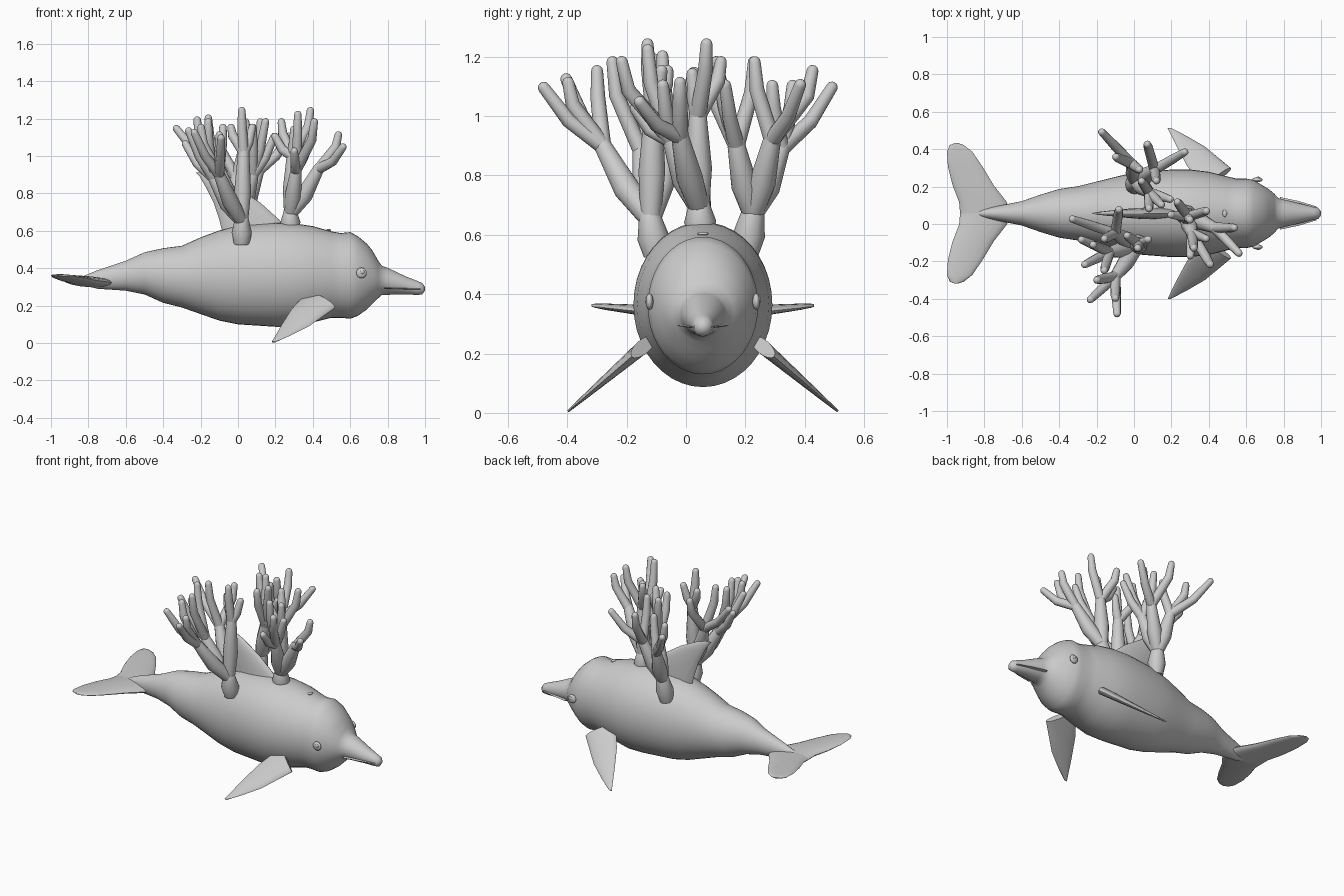
import bpy, bmesh, math
from mathutils import Vector

if "Cube" in bpy.data.objects:
    bpy.data.objects.remove(bpy.data.objects["Cube"], do_unlink=True)

MID = 0.057  # y of the body's plane of symmetry

grey = bpy.data.materials.new("soft grey")
grey.use_nodes = True
grey.diffuse_color = (0.6, 0.6, 0.6, 1)
grey.node_tree.nodes["Principled BSDF"].inputs["Base Color"].default_value = grey.diffuse_color


def finish(name, bm, angle=50):
    """Turn a bmesh into a smooth grey object."""
    bmesh.ops.recalc_face_normals(bm, faces=bm.faces)
    mesh = bpy.data.meshes.new(name)
    bm.to_mesh(mesh)
    bm.free()
    mesh.materials.append(grey)
    obj = bpy.data.objects.new(name, mesh)
    bpy.context.collection.objects.link(obj)
    bpy.ops.object.select_all(action="DESELECT")
    obj.select_set(True)
    bpy.context.view_layer.objects.active = obj
    bpy.ops.object.shade_smooth_by_angle(angle=math.radians(angle))
    return obj


def loft(bm, rings, sides):
    """Skin a row of ellipses, each a centre with two half axes, and cap it."""
    loops = []
    for centre, a, b in rings:
        turn = [2 * math.pi * i / sides for i in range(sides)]
        loops.append([bm.verts.new(centre + a * math.cos(t) + b * math.sin(t)) for t in turn])
    for low, high in zip(loops, loops[1:]):
        for i in range(sides):
            j = (i + 1) % sides
            bm.faces.new((low[i], low[j], high[j], high[i]))
    bm.faces.new(loops[0])
    bm.faces.new(loops[-1])


def fin(name, sections, normal):
    """Lens-shaped fin from leading point, trailing point and half thickness."""
    bm = bmesh.new()
    rings = []
    for lead, trail, thick in sections:
        lead, trail = Vector(lead), Vector(trail)
        rings.append(((lead + trail) / 2, (lead - trail) / 2, Vector(normal).normalized() * thick))
    loft(bm, rings, 16)
    return finish(name, bm)


def tube(bm, points, radii, sides=12):
    """Tapered tube along a path, closed by a round tip."""
    points = [Vector(p) for p in points]
    rings = []
    for i, p in enumerate(points):
        along = (points[min(i + 1, len(points) - 1)] - points[max(i - 1, 0)]).normalized()
        a = along.cross(Vector((0, 1, 0))).normalized()
        b = along.cross(a)
        rings.append((p, a * radii[i], b * radii[i]))
    for t in (0.5, 0.9, 1.3):
        r = radii[-1]
        rings.append((p + along * r * math.sin(t), a * r * math.cos(t), b * r * math.cos(t)))
    loft(bm, rings, sides)


def ball(name, centre, size):
    bm = bmesh.new()
    bmesh.ops.create_uvsphere(bm, u_segments=20, v_segments=12, radius=1)
    bmesh.ops.scale(bm, vec=size, verts=bm.verts)
    bmesh.ops.translate(bm, vec=centre, verts=bm.verts)
    return finish(name, bm)


# Body: x, bottom, top and half width
profile = [
    (-.87, .32, .34, .01), (-.75, .29, .39, .035), (-.6, .28, .44, .065),
    (-.5, .26, .485, .1), (-.4, .215, .507, .13), (-.3, .19, .52, .145),
    (-.2, .155, .565, .17), (-.1, .12, .602, .195), (0, .1, .628, .218),
    (.2, .087, .643, .234), (.3, .087, .64, .234), (.4, .11, .625, .222),
    (.5, .135, .597, .197), (.55, .135, .588, .185), (.6, .13, .593, .186),
    (.64, .145, .572, .178), (.69, .18, .53, .148), (.72, .21, .493, .13),
    (.75, .24, .44, .105), (.77, .257, .412, .082), (.8, .258, .402, .074),
    (.9, .26, .355, .05), (.96, .257, .332, .034), (.985, .26, .32, .03), (1, .28, .3, .01),
]
bm = bmesh.new()
loft(bm, [(Vector((x, MID, (lo + hi) / 2)), Vector((0, w, 0)), Vector((0, 0, (hi - lo) / 2)))
          for x, lo, hi, w in profile], 40)
finish("body", bm)

# Dorsal fin: height, leading x, trailing x, half thickness
dorsal = [(.58, .28, -.08, .032), (.66, .22, -.1, .03), (.75, .12, -.13, .024),
          (.83, 0, -.17, .017), (.89, -.12, -.205, .01), (.912, -.19, -.225, .004)]
fin("dorsal_fin", [((a, MID, z), (b, MID, z), t) for z, a, b, t in dorsal], (0, 1, 0))

# Flippers: leading x and z, trailing x and z, half thickness
flipper = [(.52, .19, .41, .255, .024), (.45, .14, .335, .235, .021), (.38, .09, .285, .18, .016),
           (.28, .04, .235, .1, .01), (.2, .005, .18, .005, .004)]
# Flukes: distance from the middle, leading x, trailing x, half thickness
fluke = [(0, -.66, -.93, .028), (.06, -.68, -.935, .026), (.15, -.75, -.97, .021),
         (.25, -.81, -.995, .015), (.33, -.865, -1, .01), (.365, -.91, -.985, .006),
         (.375, -.94, -.96, .003)]

for side, word in ((1, "back"), (-1, "front")):
    def on_plane(x, z):
        return (x, MID + side * (.455 - (z - .005) / .86), z)

    fin(word + "_flipper", [(on_plane(a, b), on_plane(c, d), t) for a, b, c, d, t in flipper],
        (0, side * .86, 1))
    fin(word + "_fluke", [((a, MID + side * y, .318 + y * .11), (b, MID + side * y, .335 + y * .08), t)
                          for y, a, b, t in fluke], (0, 0, 1))
    ball(word + "_eye", (.66, MID + side * .18, .375), (.028, .013, .028))
    ball(word + "_pupil", (.665, MID + side * .19, .38), (.011, .006, .011))

# Mouth line and blowhole
bm = bmesh.new()
loft(bm, [(Vector((x, MID, z)), Vector((0, w, 0)), Vector((0, 0, .005)))
          for x, z, w in ((.78, .294, .087), (.88, .291, .066), (.975, .288, .037))], 16)
finish("mouth_line", bm)
ball("blowhole", (.485, MID, .604), (.012, .019, .006))


def coral(name, base, fork, limbs):
    """Trunk that forks into limbs, each splitting into bent twigs."""
    bm = bmesh.new()
    base, fork = Vector(base), Vector(fork)
    tube(bm, (base, base.lerp(fork, .5), fork), (.042, .054, .04))
    for node, tips in limbs:
        node = Vector(node)
        bend = fork.lerp(node, .5) + Vector((0, 0, -.02))
        tube(bm, (fork, bend, node), (.034, .045, .03))
        for i, tip in enumerate(tips):
            tip = Vector(tip)
            # alternate twigs turn upward or outward near the tip
            bend = node.lerp(tip, .55) + Vector((0, 0, -.03))
            if i % 2 == 0:
                bend = node.lerp(tip, .6) + (tip - node) * Vector((.25, .25, 0))
            tube(bm, (node, bend, tip - (tip - bend).normalized() * .018), (.028, .025, .02))
    finish(name, bm)


coral("front_coral", (.02, -.1, .53), (.02, -.12, .65), [
    ((-.1, -.28, .9), [(-.1, -.4, 1.13), (-.09, -.49, 1.11), (-.2, -.3, 1.17), (-.24, -.41, 1.14)]),
    ((-.13, -.15, .88), [(-.22, -.11, 1.21), (-.27, -.22, 1.15), (-.16, -.25, 1.2),
                         (-.29, -.08, 1.08)]),
    ((-.1, -.05, .93), [(-.16, -.08, 1.22), (-.34, .03, 1.16), (-.08, .08, 1.17)]),
    ((.03, -.11, 1.02), [(.02, -.13, 1.26), (.08, -.08, 1.17), (-.04, -.06, 1.17)]),
])
coral("middle_coral", (.28, .05, .6), (.28, .045, .69), [
    ((.43, -.02, .93), [(.54, -.02, 1.13), (.57, -.165, 1.06)]),
    ((.29, .04, 1), [(.39, .07, 1.26), (.3, .02, 1.16), (.23, .12, 1.2), (.19, .05, 1.12)]),
    ((.31, -.05, .92), [(.41, -.22, 1.2), (.39, -.08, 1.12), (.32, -.13, 1.24), (.3, -.18, 1.04)]),
])
coral("back_coral", (0, .2, .53), (.01, .225, .67), [
    ((-.01, .32, .89), [(-.1, .36, 1.12), (-.18, .5, 1.11), (.03, .29, 1.12)]),
    ((.11, .29, .92), [(.07, .43, 1.17), (.28, .39, 1.12), (.12, .23, 1.2)]),
    ((.08, .17, .9), [(.04, .23, 1.2), (.15, .1, 1.2), (.08, .08, 1.17), (.2, .13, 1.12)]),
])
